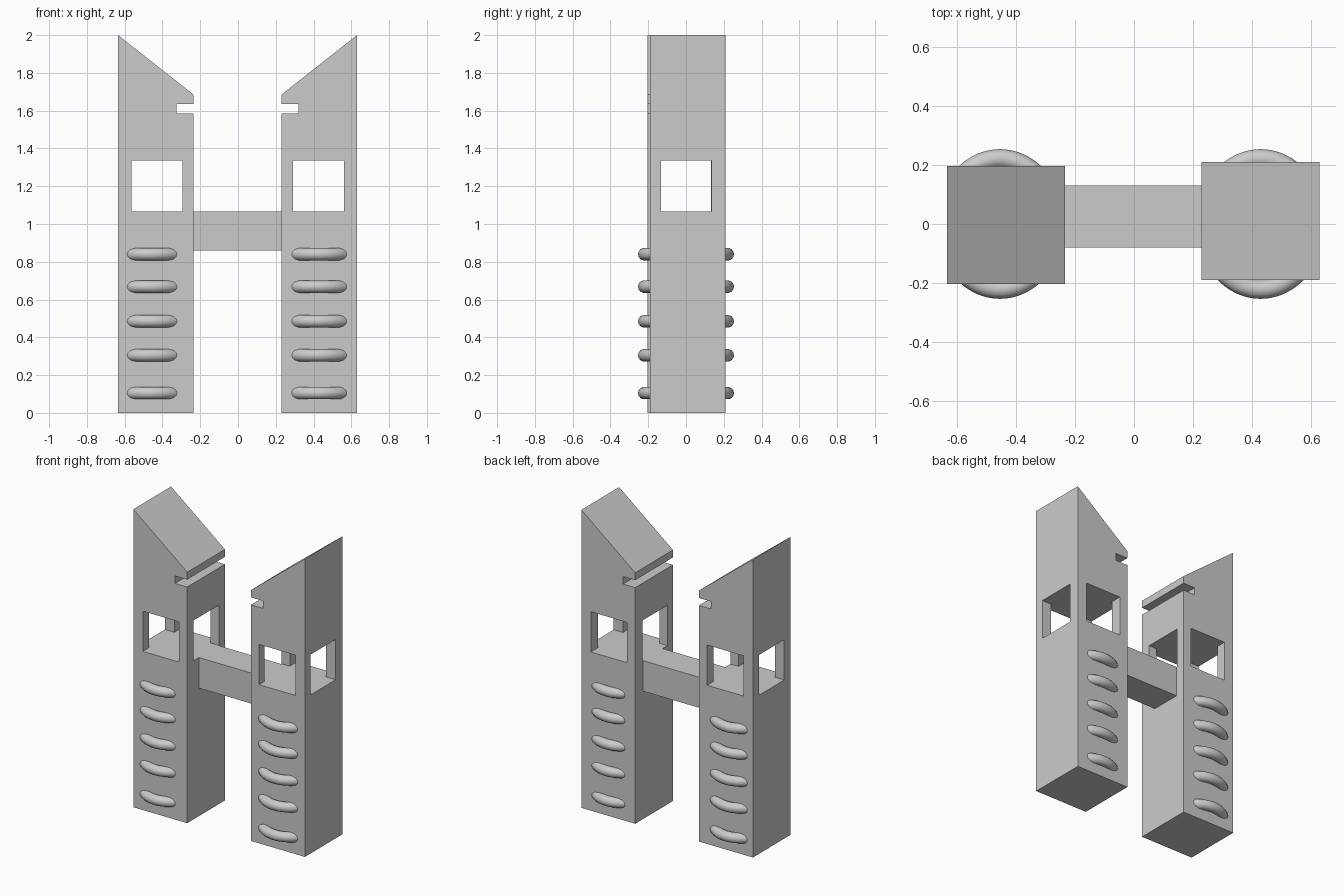
import bpy, bmesh
from math import sin, cos, radians

if "Cube" in bpy.data.objects:
    bpy.data.objects.remove(bpy.data.objects["Cube"])

RING_HEIGHTS = (0.105, 0.305, 0.485, 0.668, 0.84)


def box(name, lo, hi):
    bm = bmesh.new()
    bmesh.ops.create_cube(bm, size=1)
    for v in bm.verts:
        v.co = [lo[i] if v.co[i] < 0 else hi[i] for i in range(3)]
    return link(name, bm)


def link(name, bm):
    mesh = bpy.data.meshes.new(name)
    bmesh.ops.recalc_face_normals(bm, faces=bm.faces)
    bm.to_mesh(mesh)
    bm.free()
    ob = bpy.data.objects.new(name, mesh)
    bpy.context.collection.objects.link(ob)
    return ob


def cut(target, cutter):
    mod = target.modifiers.new("window", 'BOOLEAN')
    mod.operation = 'DIFFERENCE'
    mod.solver = 'EXACT'
    mod.object = cutter
    bpy.context.view_layer.objects.active = target
    bpy.ops.object.modifier_apply(modifier=mod.name)
    bpy.data.objects.remove(cutter)


def tower(name, side, inner, y0, wy0):
    # Notched side profile with slanted roof, extruded in y
    profile = [(0, 0), (0.4, 0), (0.4, 2), (0, 1.685), (0, 1.635),
               (0.09, 1.635), (0.09, 1.585), (0, 1.585)]
    bm = bmesh.new()
    face = bm.faces.new([bm.verts.new((side * (inner + u), y0, z)) for u, z in profile])
    ext = bmesh.ops.extrude_face_region(bm, geom=[face])
    verts = [g for g in ext['geom'] if isinstance(g, bmesh.types.BMVert)]
    bmesh.ops.translate(bm, verts=verts, vec=(0, 0.4, 0))
    ob = link(name, bm)
    # Crossing window openings
    xs = sorted((side * (inner + 0.06), side * (inner + 0.33)))
    cut(ob, box("cutter", (xs[0], -0.5, 1.065), (xs[1], 0.5, 1.335)))
    xs = sorted((side * (inner - 0.1), side * (inner + 0.5)))
    cut(ob, box("cutter", (xs[0], wy0, 1.065), (xs[1], wy0 + 0.267, 1.335)))


def rung(name, cx, z, side):
    # Bent tube whose ends sink into the wall
    cu = bpy.data.curves.new(name, 'CURVE')
    cu.dimensions = '3D'
    cu.bevel_depth = 0.033
    cu.bevel_resolution = 5
    cu.use_fill_caps = True
    n = 24
    sp = cu.splines.new('POLY')
    sp.points.add(n)
    for i, p in enumerate(sp.points):
        a = radians(41.5 + 97 * i / n)
        p.co = (cx + 0.187 * cos(a), side * 0.221 * sin(a), z, 1)
    sp.use_smooth = True
    ob = bpy.data.objects.new(name, cu)
    bpy.context.collection.objects.link(ob)
    bpy.ops.object.select_all(action='DESELECT')
    ob.select_set(True)
    bpy.context.view_layer.objects.active = ob
    bpy.ops.object.convert(target='MESH')
    bpy.ops.object.shade_smooth_by_angle()


# Towers
tower("left_tower", -1, 0.235, -0.203, -0.135)
tower("right_tower", 1, 0.23, -0.19, -0.132)

# Connecting bridge
box("bridge", (-0.3, -0.08, 0.86), (0.3, 0.13, 1.065))

# Curved rungs on the front and back of each tower
for label, cx in (("left", -0.455), ("right", 0.43)):
    for z in RING_HEIGHTS:
        rung(label + "_front_rung", cx, z, -1)
        rung(label + "_back_rung", cx, z, 1)
